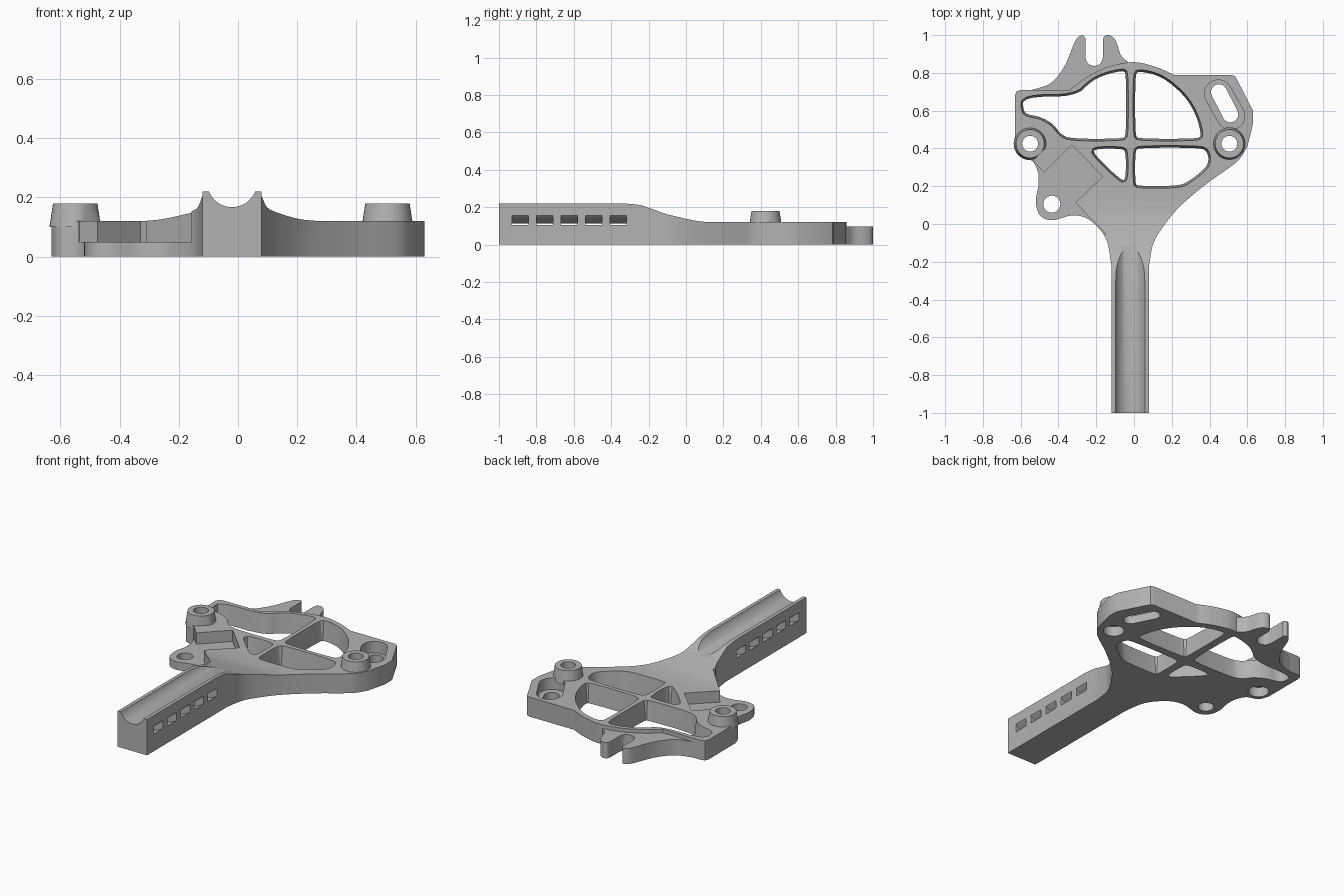
import bpy, bmesh, math
from mathutils import Vector, Matrix

if "Cube" in bpy.data.objects:
    bpy.data.objects.remove(bpy.data.objects["Cube"], do_unlink=True)

grey = bpy.data.materials.new("plain grey")
grey.use_nodes = True
grey.diffuse_color = (0.45, 0.45, 0.45, 1)
grey.node_tree.nodes["Principled BSDF"].inputs["Base Color"].default_value = grey.diffuse_color


def curve(points, steps=5):
    """Smooth open curve through the given points."""
    p = [Vector(q) for q in points]
    p = [2 * p[0] - p[1]] + p + [2 * p[-1] - p[-2]]
    out = []
    for a, b, c, d in zip(p, p[1:], p[2:], p[3:]):
        for i in range(steps):
            t = i / steps
            out.append((2 * b + (c - a) * t + (2 * a - 5 * b + 4 * c - d) * t ** 2
                        + (3 * b - a - 3 * c + d) * t ** 3) / 2)
    return out + [p[-2]]


def rounded(points, rounds=2):
    """Closed outline with its corners cut round."""
    p = [Vector(q) for q in points]
    for _ in range(rounds):
        p = [a.lerp(b, t) for a, b in zip(p, p[1:] + p[:1]) for t in (0.25, 0.75)]
    return p


def circle(x, y, r, n=40):
    return [(x + r * math.cos(2 * math.pi * i / n), y + r * math.sin(2 * math.pi * i / n))
            for i in range(n)]


def racetrack(a, b, r, n=14):
    a, b = Vector(a), Vector(b)
    start = math.atan2(*(b - a).yx) - math.pi / 2
    pts = []
    for centre, turn in ((b, 0), (a, math.pi)):
        for i in range(n + 1):
            t = start + turn + math.pi * i / n
            pts.append(centre + r * Vector((math.cos(t), math.sin(t))))
    return pts


def prism(name, points, z0, z1, grow=0.0, matrix=None):
    """Extrude an outline; grow widens the upper end for a draft angle."""
    p = [Vector(q) for q in points]
    if sum(a.cross(b) for a, b in zip(p, p[1:] + p[:1])) < 0:
        p.reverse()
    bm = bmesh.new()
    low = [bm.verts.new((q.x, q.y, z0)) for q in p]
    high = []
    for i, q in enumerate(p):
        side = (p[(i + 1) % len(p)] - p[i - 1]).normalized()
        high.append(bm.verts.new((q.x + side.y * grow, q.y - side.x * grow, z1)))
    bm.faces.new(low[::-1])
    bm.faces.new(high)
    for i in range(len(p)):
        j = (i + 1) % len(p)
        bm.faces.new((low[i], low[j], high[j], high[i]))
    if matrix:
        bm.transform(matrix)
    bmesh.ops.recalc_face_normals(bm, faces=bm.faces)
    mesh = bpy.data.meshes.new(name)
    bm.to_mesh(mesh)
    bm.free()
    mesh.materials.append(grey)
    obj = bpy.data.objects.new(name, mesh)
    bpy.context.collection.objects.link(obj)
    return obj


def combine(target, cutter, operation="DIFFERENCE"):
    bpy.context.view_layer.objects.active = target
    mod = target.modifiers.new("cut", "BOOLEAN")
    mod.operation, mod.solver, mod.object = operation, "EXACT", cutter
    bpy.ops.object.modifier_apply(modifier=mod.name)
    bpy.data.objects.remove(cutter, do_unlink=True)


# Body and handle outline
right_edge = curve([(.08, -.22), (.1, -.11), (.15, -.02), (.24, .09), (.38, .21), (.5, .295),
                    (.56, .345), (.6, .41)])
back_edge = curve([(.21, .79), (.12, .83), (0, .857), (-.13, .835), (-.2, .805), (-.27, .765),
                   (-.34, .71)])
left_edge = curve([(-.63, .42), (-.605, .36), (-.54, .335), (-.51, .28), (-.505, .21),
                   (-.52, .12), (-.498, .047), (-.435, .02), (-.33, .045), (-.25, .03),
                   (-.18, -.03), (-.14, -.1), (-.12, -.22)])
outline = ([(.08, -1)] + right_edge + [(.63, .53), (.63, .6), (.548, .76), (.535, .782), (.515, .79)]
           + back_edge + [(-.6, .71), (-.622, .702), (-.63, .68)] + left_edge + [(-.12, -1)])
body = prism("body_and_handle", outline, 0, .3)

# Side profile steps the tall handle down to the thin plate
slope = curve([(-.33, .22), (-.25, .212), (-.2, .197), (-.15, .179), (-.1, .162), (0, .138),
               (.06, .126), (.12, .12)])
along_x = Matrix(((0, 0, 1, 0), (1, 0, 0, 0), (0, 1, 0, 0), (0, 0, 0, 1)))
combine(body, prism("profile", [(-1.2, -.1), (-1.2, .22)] + slope + [(1.2, .12), (1.2, -.1)],
                    -1, 1, matrix=along_x), "INTERSECT")

# Round groove along the handle
along_y = Matrix(((1, 0, 0, 0), (0, 0, 1, 0), (0, 1, 0, 0), (0, 0, 0, 1)))
combine(body, prism("groove", circle(-.02, .251, .084, 64), -1.2, 0, matrix=along_y))

# Curved strap slots that pass under the groove
arc = [math.radians(195 + 150 * i / 30) for i in range(31)]
strap = [(-.02 + r * math.cos(t), .251 + r * math.sin(t))
         for r, ring in ((.139, arc), (.177, arc[::-1])) for t in ring]
for i in range(5):
    y = -.93 + i * .131
    combine(body, prism("strap_slot", strap, y, y + .088, matrix=along_y))

# Drafted windows between the ribs
windows = [
    [(-.585, .672), (-.31, .672), (-.225, .755), (-.15, .79), (-.06, .81), (-.043, .8), (-.043, .47),
     (-.06, .453), (-.34, .453), (-.39, .48), (-.425, .53), (-.495, .57), (-.56, .58), (-.585, .6)],
    [(.008, .79), (.008, .47), (.025, .453), (.34, .453), (.355, .47), (.33, .57), (.28, .66),
     (.21, .73), (.13, .785), (.025, .808)],
    [(.008, .385), (.008, .215), (.02, .203), (.22, .203), (.28, .22), (.37, .29), (.395, .33),
     (.385, .385), (.35, .402), (.025, .402)],
    [(-.045, .38), (-.045, .24), (-.065, .23), (-.215, .375), (-.205, .397), (-.06, .397)],
]
for points in windows:
    combine(body, prism("window", rounded(points), -.02, .14, .015))

# Adjusting slot in a deep recess
combine(body, prism("slot_recess", racetrack((.446, .69), (.513, .572), .073), .05, .2))
combine(body, prism("slot_hole", racetrack((.45, .698), (.51, .58), .042), -.1, .2))

# Angled pocket and low mounting ear
combine(body, prism("pocket", [(-.165, .252), (-.33, .418), (-.475, .272), (-.535, .335), (-.8, .07),
                               (-.3, -.3), (-.15, -.05), (-.31, .112)], .05, .4))
combine(body, prism("ear_hole", circle(-.435, .105, .045), -.1, .2))

# Raised screw bosses, bored through and widened below
bosses = []
for name, x in (("left_boss", .505), ("right_boss", -.55)):
    boss = prism(name, circle(x, .425, .087), .1, .18, -.012)
    if x < 0:
        combine(boss, prism("flat", [(-.67, .2), (-.35, .52), (-.2, .2)], .05, .3))
    for part in (boss, body):
        combine(part, prism("bore", circle(x, .425, .042), -.1, .3))
    combine(body, prism("wide_bore", circle(x, .425, .058), -.1, .06))
    bosses.append(boss)

# Thin forked hook at the back
hook_outline = (curve([(-.03, .855), (-.07, .895), (-.09, .955), (-.11, .988), (-.138, 1),
                       (-.158, .993), (-.165, .97)])
                + curve([(-.165, .88), (-.178, .85), (-.21, .837), (-.244, .85), (-.258, .88)])
                + curve([(-.258, .985), (-.273, 1), (-.3, .985), (-.32, .95), (-.36, .85),
                         (-.41, .775), (-.46, .735), (-.54, .71)])
                + [(-.54, .695), (-.34, .695), (-.29, .725), (-.21, .785), (-.13, .82), (-.05, .84)])
hook = prism("forked_hook", hook_outline, 0, .097)

# Smooth shading with crisp edges
bpy.ops.object.select_all(action="DESELECT")
for obj in [body, hook] + bosses:
    obj.select_set(True)
bpy.context.view_layer.objects.active = body
bpy.ops.object.shade_smooth_by_angle(angle=math.radians(30))
